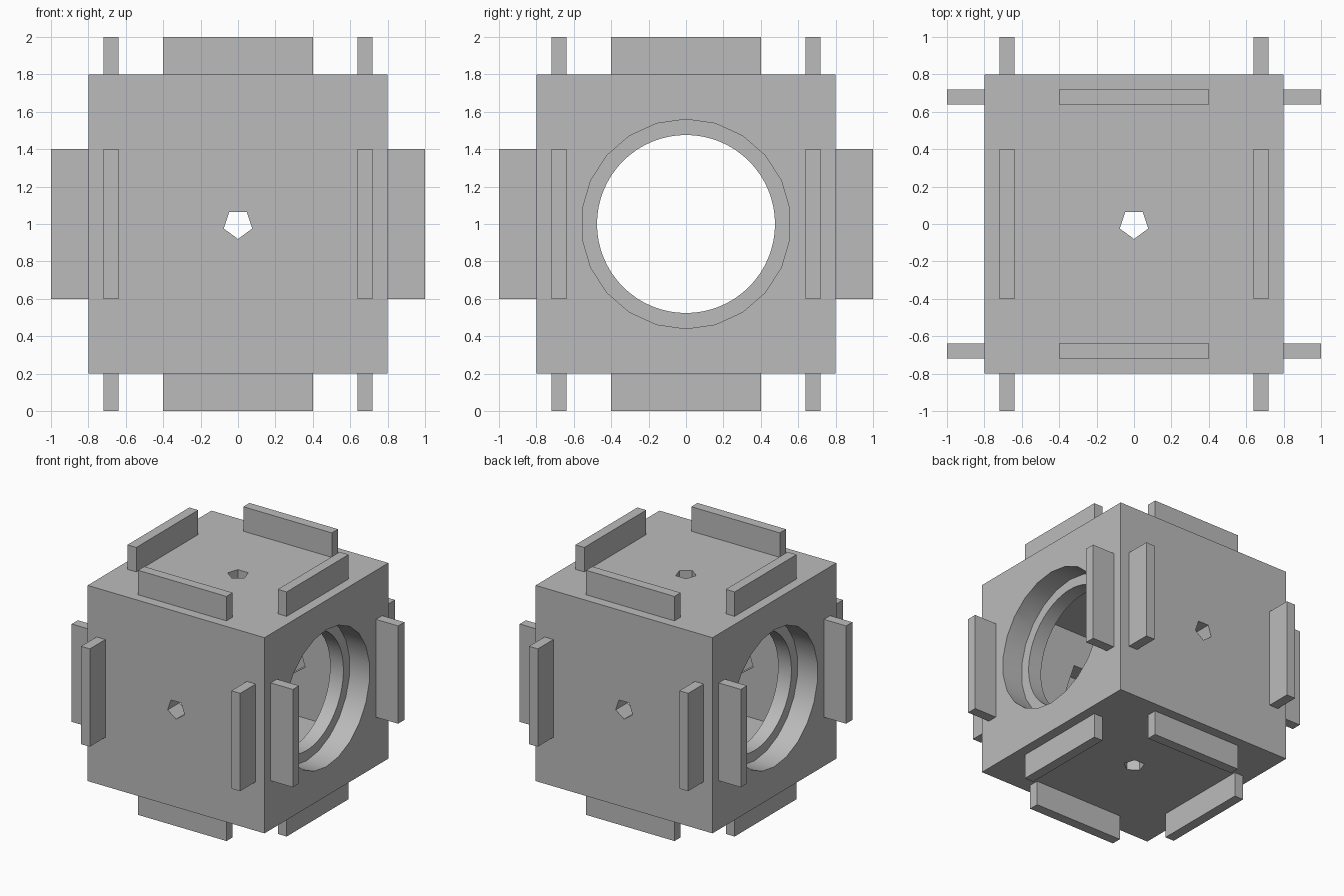
import bpy
from math import pi, radians
from mathutils import Matrix

if "Cube" in bpy.data.objects:
    bpy.data.objects.remove(bpy.data.objects["Cube"])

grey = bpy.data.materials.new("plain_grey")
grey.use_nodes = True
color = (0.5, 0.5, 0.5, 1)
grey.diffuse_color = color
grey.node_tree.nodes["Principled BSDF"].inputs["Base Color"].default_value = color

MID = Matrix.Translation((0, 0, 1))
# Turns that point a z-aligned prism along each axis
TURN = {
    "x": Matrix.Rotation(pi / 2, 4, "Z") @ Matrix.Rotation(pi / 2, 4, "X"),
    "y": Matrix.Rotation(pi / 2, 4, "X"),
    "z": Matrix.Identity(4),
}


def box(name, center, size):
    bpy.ops.mesh.primitive_cube_add(size=1)
    ob = bpy.context.object
    ob.name = name
    ob.data.transform(Matrix.Translation(center) @ Matrix.Diagonal((*size, 1)))
    ob.data.materials.append(grey)
    return ob


def prism(axis, sides, radius, length, shift=0, spin=0):
    bpy.ops.mesh.primitive_cylinder_add(vertices=sides, radius=radius, depth=length)
    ob = bpy.context.object
    ob.data.transform(MID @ TURN[axis] @ Matrix.Translation((0, 0, shift))
                      @ Matrix.Rotation(spin, 4, "Z"))
    ob.data.materials.append(grey)
    return ob


def cut(target, cutter):
    cutter.hide_render = True
    mod = target.modifiers.new("cut", "BOOLEAN")
    mod.operation = "DIFFERENCE"
    mod.solver = "EXACT"
    mod.object = cutter
    bpy.context.view_layer.objects.active = target
    bpy.ops.object.modifier_apply(modifier=mod.name)
    bpy.data.objects.remove(cutter)


# Hollow body with stepped round openings on the left and right
body = box("body", (0, 0, 1), (1.6, 1.6, 1.6))
cut(body, box("cavity", (0, 0, 1), (1, 1, 1)))
cut(body, prism("x", 64, 0.476, 2))
for side in (-1, 1):
    cut(body, prism("x", 22, 0.56, 0.4, side * 0.82))

# Closed faces: small five-sided hole, wider five-sided recess inside
for axis in "yz":
    cut(body, prism(axis, 5, 0.08, 2, spin=pi))
    for side in (-1, 1):
        cut(body, prism(axis, 5, 0.27, 0.3, side * 0.5, spin=pi))

bpy.ops.object.select_all(action="DESELECT")
body.select_set(True)
bpy.context.view_layer.objects.active = body
bpy.ops.object.shade_smooth_by_angle(angle=radians(30))

# Raised bars: upright pairs on the four walls, a square of four above and below
for a, a_name in ((-1, "minus"), (1, "plus")):
    for b, b_name in ((-1, "low"), (1, "high")):
        tag = f"{a_name}_{b_name}"
        box(f"side_bar_{tag}", (a * 0.9, b * 0.68, 1), (0.2, 0.08, 0.8))
        box(f"front_back_bar_{tag}", (b * 0.68, a * 0.9, 1), (0.08, 0.2, 0.8))
        box(f"cap_bar_across_{tag}", (0, b * 0.68, 1 + a * 0.9), (0.8, 0.08, 0.2))
        box(f"cap_bar_along_{tag}", (b * 0.68, 0, 1 + a * 0.9), (0.08, 0.8, 0.2))
